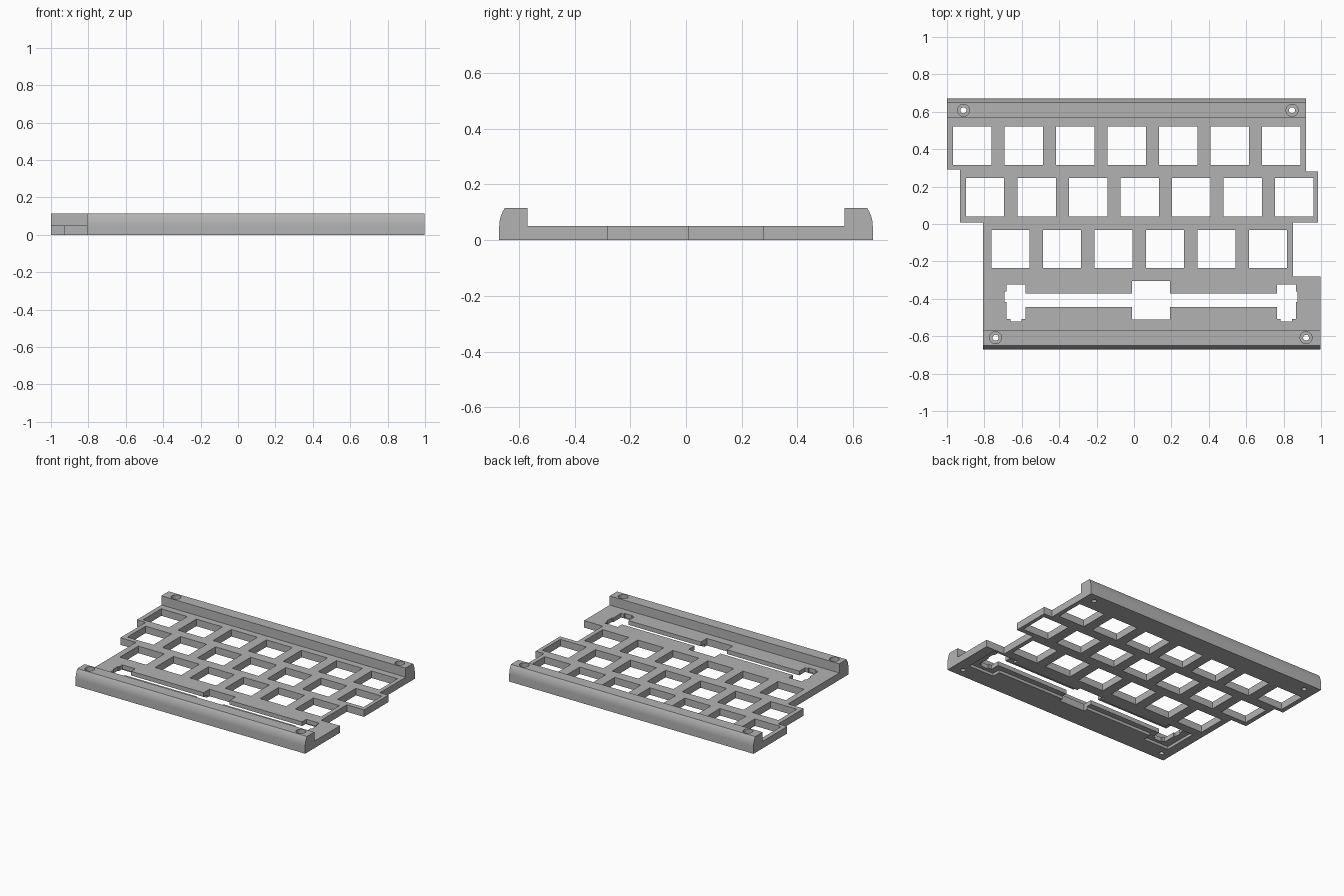
import bpy, bmesh, math
from mathutils import Matrix

if "Cube" in bpy.data.objects:
    bpy.data.objects.remove(bpy.data.objects["Cube"], do_unlink=True)

grey = bpy.data.materials.new("plain grey")
grey.use_nodes = True
grey.diffuse_color = (0.45, 0.45, 0.45, 1)
grey.node_tree.nodes["Principled BSDF"].inputs["Base Color"].default_value = grey.diffuse_color

PITCH, KEY = 0.2754, 0.2045      # key spacing and opening size
PLATE, RAIL = 0.05, 0.115        # plate thickness and rail height
DEPTH, INNER = 0.67, 0.568       # outer and inner edges of the rails


def make_object(name, bm):
    bmesh.ops.recalc_face_normals(bm, faces=bm.faces)
    mesh = bpy.data.meshes.new(name)
    bm.to_mesh(mesh)
    bm.free()
    mesh.materials.append(grey)
    obj = bpy.data.objects.new(name, mesh)
    bpy.context.collection.objects.link(obj)
    return obj


def prism(name, points, offset):
    """Extrude a closed outline along an offset."""
    bm = bmesh.new()
    face = bm.faces.new([bm.verts.new(p) for p in points])
    grown = bmesh.ops.extrude_face_region(bm, geom=[face])
    verts = [g for g in grown["geom"] if isinstance(g, bmesh.types.BMVert)]
    bmesh.ops.translate(bm, verts=verts, vec=offset)
    return make_object(name, bm)


def add_box(bm, x0, x1, y0, y1, z0=-0.1, z1=0.2):
    centre = Matrix.Translation(((x0 + x1) / 2, (y0 + y1) / 2, (z0 + z1) / 2))
    size = Matrix.Diagonal((x1 - x0, y1 - y0, z1 - z0, 1))
    bmesh.ops.create_cube(bm, size=1, matrix=centre @ size)


def add_cylinder(bm, x, y, radius, z0, z1):
    bmesh.ops.create_cone(bm, cap_ends=True, segments=32, radius1=radius, radius2=radius,
                          depth=z1 - z0, matrix=Matrix.Translation((x, y, (z0 + z1) / 2)))


def cut(target, bm):
    """Subtract the shapes from the target and discard them."""
    cutter = make_object("cutter", bm)
    cutter.hide_render = True
    mod = target.modifiers.new("cut", 'BOOLEAN')
    mod.operation, mod.solver, mod.object = 'DIFFERENCE', 'EXACT', cutter
    mod.use_self = True
    bpy.context.view_layer.objects.active = target
    bpy.ops.object.modifier_apply(modifier=mod.name)
    bpy.data.objects.remove(cutter, do_unlink=True)


# Staggered plate
outline = [(-0.807, -INNER), (0.997, -INNER), (0.997, -0.28), (0.85, -0.28),
           (0.85, 0.007), (0.985, 0.007), (0.985, 0.28), (0.92, 0.28),
           (0.92, INNER), (-1, INNER), (-1, 0.292), (-0.93, 0.292),
           (-0.93, 0.007), (-0.807, 0.007)]
plate = prism("key_plate", [(x, y, 0) for x, y in outline], (0, 0, PLATE))

# Three rows of square key openings
bm = bmesh.new()
for x_start, y, count in ((-0.865, 0.418, 7), (-0.796, 0.143, 7), (-0.66, -0.133, 6)):
    for i in range(count):
        x = x_start + i * PITCH
        add_box(bm, x - KEY / 2, x + KEY / 2, y - KEY / 2, y + KEY / 2)
cut(plate, bm)

# Shallow recess under the wide key, with a pocket at each end
MID, ROW = 0.0915, -0.408
bm = bmesh.new()
add_box(bm, MID - 0.75, MID + 0.75, ROW - 0.075, ROW + 0.075, -0.1, 0.02)
for side in (-1, 1):
    x = MID + side * 0.73
    add_box(bm, x - 0.1, x + 0.1, ROW - 0.135, ROW + 0.11, -0.1, 0.02)
cut(plate, bm)

# Wide key opening: slot, centre square and two notched end openings
bm = bmesh.new()
add_box(bm, MID - 0.72, MID + 0.72, ROW - 0.035, ROW + 0.037)
add_box(bm, MID - KEY / 2, MID + KEY / 2, ROW - KEY / 2, ROW + KEY / 2)
for side in (-1, 1):
    x = MID + side * 0.723
    add_box(bm, x - 0.051, x + 0.051, ROW - 0.101, ROW + 0.084)
    add_box(bm, x - 0.03, x + 0.03, ROW - 0.112, ROW)
    outer = x + side * 0.03
    add_box(bm, outer - 0.03, outer + 0.03, ROW - 0.01, ROW + 0.048)
cut(plate, bm)


# Raised rails with a rounded outer shoulder and counterbored screw holes
def rail(name, side, x0, x1, screws):
    radius = 0.1156
    profile = [(INNER, 0), (DEPTH, 0)]
    for i in range(9):
        rise = (RAIL - PLATE) * i / 8
        profile.append((DEPTH - radius + math.sqrt(radius ** 2 - rise ** 2), PLATE + rise))
    profile.append((INNER, RAIL))
    obj = prism(name, [(x0, side * y, z) for y, z in profile], (x1 - x0, 0, 0))
    for radius, bottom in ((0.032, 0.075), (0.016, -0.1)):
        bm = bmesh.new()
        for x in screws:
            add_cylinder(bm, x, side * 0.608, radius, bottom, 0.2)
        cut(obj, bm)
    bpy.ops.object.select_all(action='DESELECT')
    obj.select_set(True)
    bpy.context.view_layer.objects.active = obj
    bpy.ops.object.shade_smooth_by_angle(angle=math.radians(25))


rail("back_rail", 1, -1, 0.92, (-0.912, 0.845))
rail("front_rail", -1, -0.807, 0.997, (-0.74, 0.92))
